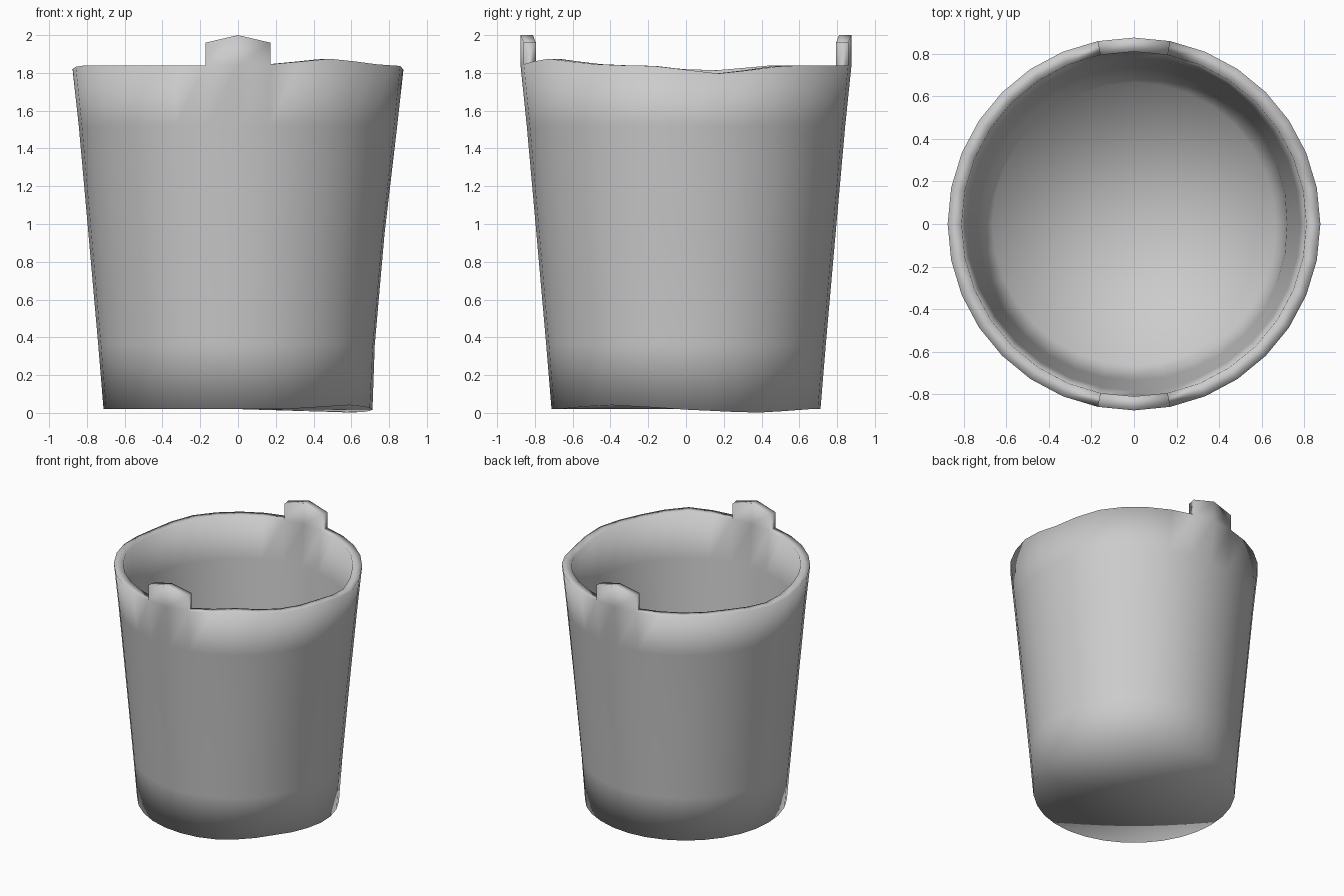
import bpy, bmesh, math

if "Cube" in bpy.data.objects:
    bpy.data.objects.remove(bpy.data.objects["Cube"])

SIDES = 32


def bump(a, centre, width):
    # linear hump: 1 at the centre angle, 0 at +-width degrees
    d = abs((a - centre + 180) % 360 - 180)
    return max(0.0, 1 - d / width)


def rim_wave(a):
    return 0.035 * bump(a, -56, 27) - 0.045 * bump(a, 12, 25) - 0.03 * bump(a, 172, 26)


def base_wave(a):
    return 0.022 * bump(a, -35, 35) - 0.02 * bump(a, 30, 35)


def dent(a):
    return -0.016 * bump(a, 0, 40)


def flat(a):
    return 0.0


# bucket wall profile, from outer base over the rim to the inner floor:
# radius, height, height variation, radius variation
profile = [
    (0.712, 0.02, base_wave, flat),
    (0.740, 0.36, flat, dent),
    (0.792, 0.95, flat, dent),
    (0.843, 1.52, flat, flat),
    (0.876, 1.84, rim_wave, flat),
    (0.810, 1.84, rim_wave, flat),
    (0.783, 1.52, flat, flat),
    (0.735, 0.95, flat, dent),
    (0.665, 0.09, flat, flat),
]

bm = bmesh.new()
rings = []
for r, z, wave, push in profile:
    ring = []
    for k in range(SIDES):
        deg = 360 * k / SIDES
        a = math.radians(deg)
        rr = r + push(deg)
        ring.append(bm.verts.new((rr * math.cos(a), rr * math.sin(a), z + wave(deg))))
    rings.append(ring)

rim_faces = []
for i in range(len(rings) - 1):
    lo, hi = rings[i], rings[i + 1]
    for k in range(SIDES):
        n = (k + 1) % SIDES
        f = bm.faces.new((lo[k], lo[n], hi[n], hi[k]))
        if i == 4:
            rim_faces.append(f)

# underside and inner floor
for ring, z in ((rings[0], 0.02), (rings[-1], 0.09)):
    c = bm.verts.new((0, 0, z))
    for k in range(SIDES):
        bm.faces.new((ring[k], c, ring[(k + 1) % SIDES]))

# two peaked handle lugs pulled up from the rim, front and back
for mid in (SIDES // 4, 3 * SIDES // 4):
    lug = [rim_faces[mid - 1], rim_faces[mid]]
    res = bmesh.ops.extrude_face_region(bm, geom=lug)
    for v in res["geom"]:
        if isinstance(v, bmesh.types.BMVert):
            v.co.z = 2.0 if abs(v.co.x) < 0.01 else 1.96
    bmesh.ops.delete(bm, geom=[f for f in lug if f.is_valid], context='FACES')

bmesh.ops.recalc_face_normals(bm, faces=bm.faces)
for f in bm.faces:
    f.smooth = True

mesh = bpy.data.meshes.new("bucket")
bm.to_mesh(mesh)
bm.free()
bucket = bpy.data.objects.new("bucket", mesh)
bpy.context.collection.objects.link(bucket)
